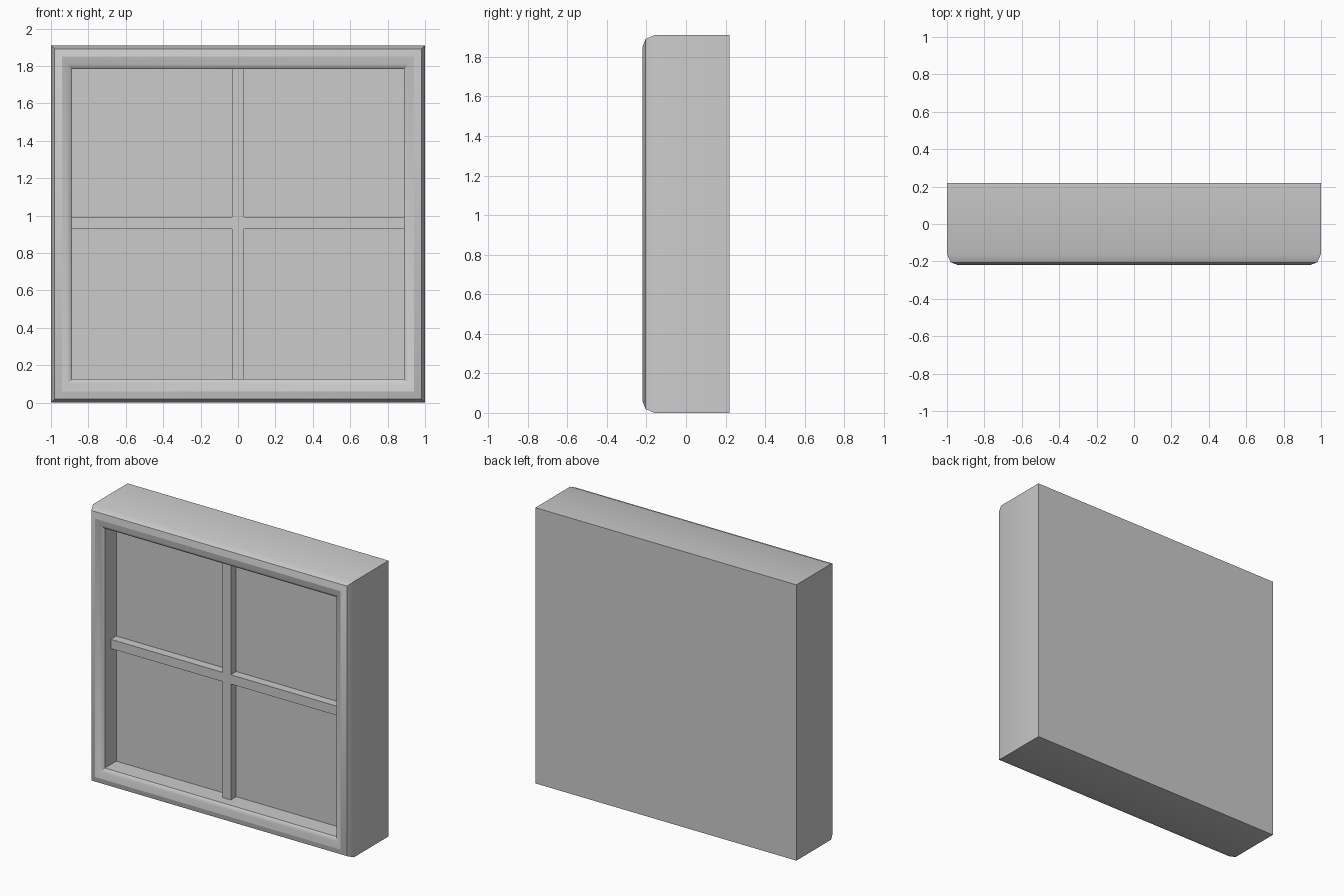
import bpy, bmesh

if "Cube" in bpy.data.objects:
    bpy.data.objects.remove(bpy.data.objects["Cube"])

W, H = 1.0, 1.91          # half width, full height
GLASS_Y, BAR_Y = -0.065, -0.125
IN_X, IN_Z0, IN_Z1 = 0.887, 0.125, 1.787   # window opening


def finish(bm, name):
    bmesh.ops.recalc_face_normals(bm, faces=bm.faces)
    me = bpy.data.meshes.new(name)
    bm.to_mesh(me)
    bm.free()
    ob = bpy.data.objects.new(name, me)
    bpy.context.collection.objects.link(ob)
    return ob


def box(name, x0, x1, y0, y1, z0, z1):
    bm = bmesh.new()
    bmesh.ops.create_cube(bm, size=1)
    for v in bm.verts:
        v.co.x = x1 if v.co.x > 0 else x0
        v.co.y = y1 if v.co.y > 0 else y0
        v.co.z = z1 if v.co.z > 0 else z0
    return finish(bm, name)


# Window frame: rectangular rings (x inset, z inset, y) from back to glass
profile = [(0, 0, 0.22), (0, 0, -0.16), (0.02, 0.02, -0.205), (0.06, 0.06, -0.22),
           (0.088, 0.1, -0.21), (1 - IN_X, IN_Z0, -0.19), (1 - IN_X, IN_Z0, GLASS_Y)]
bm = bmesh.new()
rings = []
for ix, iz, y in profile:
    a, b, c = W - ix, iz, H - iz
    rings.append([bm.verts.new((x, y, z)) for x, z in ((-a, b), (a, b), (a, c), (-a, c))])
for r, s in zip(rings, rings[1:]):
    for i in range(4):
        j = (i + 1) % 4
        bm.faces.new((r[i], r[j], s[j], s[i]))
bm.faces.new(rings[0])     # back
bm.faces.new(rings[-1])    # pane
frame = finish(bm, "window_frame")
bpy.context.view_layer.objects.active = frame
frame.select_set(True)
bpy.ops.object.shade_smooth_by_angle(angle=0.55)

# Glazing bars forming a cross
t, zc = 0.032, 0.96
box("vertical_bar", -t, t, BAR_Y, GLASS_Y, IN_Z0, IN_Z1)
box("left_bar", -IN_X, -t, BAR_Y, GLASS_Y, zc - t, zc + t)
box("right_bar", t, IN_X, BAR_Y, GLASS_Y, zc - t, zc + t)
